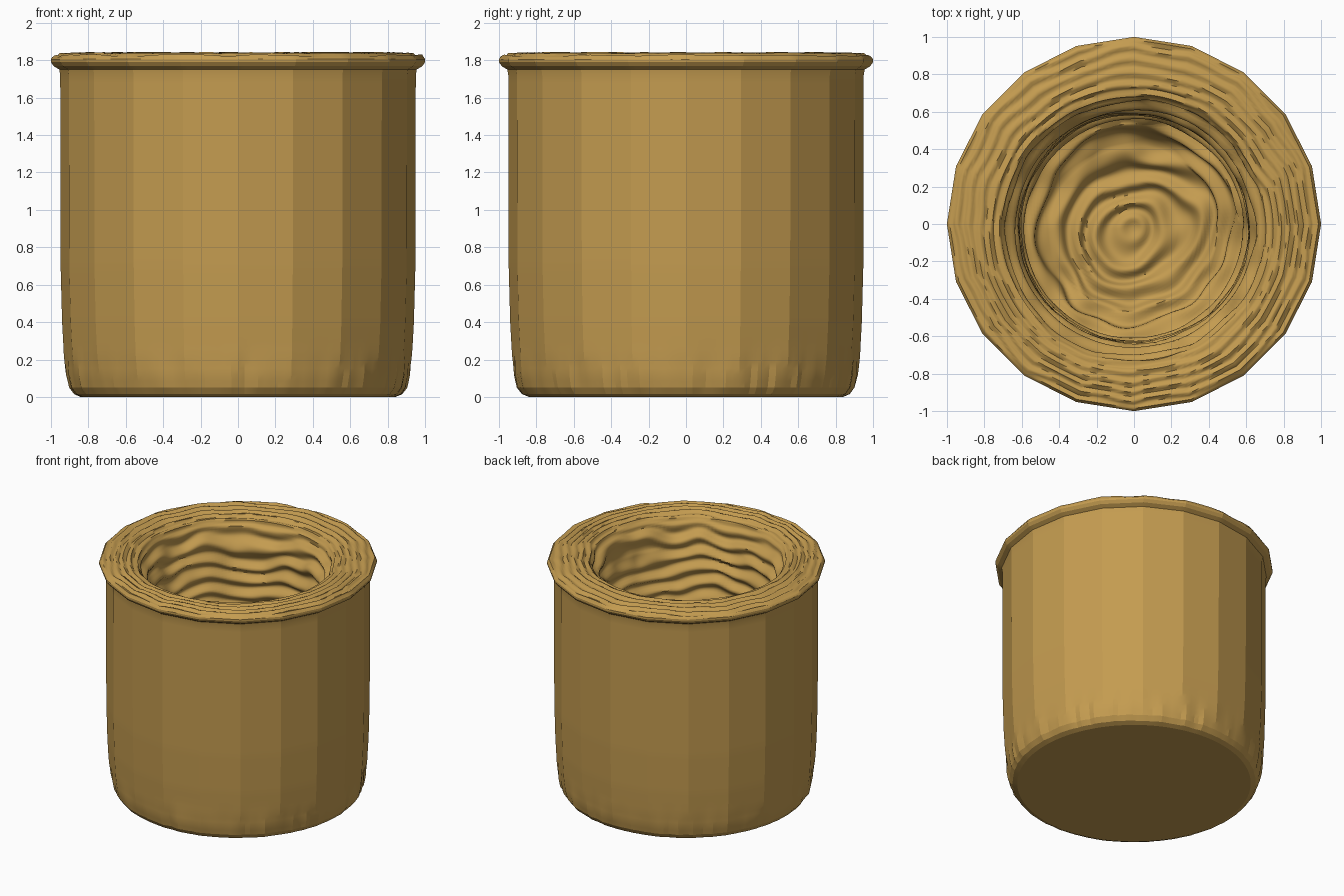
import bpy, bmesh, math
from mathutils import Vector, noise

SEGMENTS = 160
SIDES = 20

if "Cube" in bpy.data.objects:
    bpy.data.objects.remove(bpy.data.objects["Cube"], do_unlink=True)

clay = bpy.data.materials.new("ochre_clay")
clay.use_nodes = True
colour = (0.55, 0.33, 0.08, 1)
clay.diffuse_color = colour
shader = next(n for n in clay.node_tree.nodes if n.type == 'BSDF_PRINCIPLED')
shader.inputs["Base Color"].default_value = colour
shader.inputs["Roughness"].default_value = 0.9


def facet(angle):
    """Radius factor of a regular polygon with corners on the axes."""
    half = math.pi / SIDES
    return math.cos(half) / math.cos(angle % (2 * half) - half)


def blend(low, high, value):
    t = min(max((value - low) / (high - low), 0), 1)
    return t * t * (3 - 2 * t)


def resample(points, step):
    """Even points along a profile, each with its normal and path length."""
    result, length = [], 0
    for a, b in zip(points, points[1:]):
        a, b = Vector(a), Vector(b)
        direction = b - a
        count = max(1, round(direction.length / step))
        normal = Vector((-direction.y, direction.x)).normalized()
        for i in range(count):
            result.append((a.lerp(b, i / count), normal, length + direction.length * i / count))
        length += direction.length
    result.append((Vector(points[-1]), normal, length))
    return result


def lathe(name, profile, shape, smooth_angle):
    """Spin a profile; shape gives the final point of each sample."""
    bm = bmesh.new()
    rings = []
    for sample in profile:
        ring = []
        for i in range(SEGMENTS):
            ring.append(bm.verts.new(shape(sample, 2 * math.pi * i / SEGMENTS)))
        rings.append(ring)
    for low, high in zip(rings, rings[1:]):
        for i in range(SEGMENTS):
            j = (i + 1) % SEGMENTS
            bm.faces.new((low[i], low[j], high[j], high[i]))
    return finish(name, bm, rings, smooth_angle)


def finish(name, bm, rings, smooth_angle):
    # Close the narrow end, which is the first ring outside and the last inside
    if name == "outer_wall":
        bm.faces.new(list(reversed(rings[0])))
    else:
        bm.faces.new(rings[-1])
    mesh = bpy.data.meshes.new(name)
    bm.to_mesh(mesh)
    bm.free()
    mesh.materials.append(clay)
    obj = bpy.data.objects.new(name, mesh)
    bpy.context.collection.objects.link(obj)
    bpy.ops.object.select_all(action='DESELECT')
    obj.select_set(True)
    bpy.context.view_layer.objects.active = obj
    bpy.ops.object.shade_smooth_by_angle(angle=math.radians(smooth_angle))
    return obj


# Faceted outside with a rounded, slightly fluted foot and a rolled lip
def outer_shape(sample, angle):
    point, normal, length = sample
    radius, z = point
    spot = Vector((math.cos(angle) * 14, math.sin(angle) * 14, z))
    flute = 0.014 * noise.noise(spot) * blend(0.3, 0.06, z) if z < 0.3 else 0
    flute *= blend(0, 0.03, z)
    roundness = blend(0.0, 0.25, z)
    radius *= 1 + (facet(angle) - 1) * roundness
    radius += flute
    return (radius * math.cos(angle), radius * math.sin(angle), z)


outer_profile = [(0.84, 0), (0.875, 0.015), (0.9, 0.05), (0.918, 0.12),
                 (0.93, 0.22), (0.94, 0.4), (0.948, 0.7), (0.95, 1.72),
                 (0.955, 1.75), (0.985, 1.768), (1, 1.79), (1, 1.805)]
lathe("outer_wall", resample(outer_profile, 0.04), outer_shape, 11)


# Rim top, wavy hollow wall and rippled floor
def inner_shape(sample, angle):
    point, normal, length = sample
    radius, z = point
    inside = blend(0.28, 0.42, length)
    direction = Vector((math.cos(angle), math.sin(angle), 0))
    spot = direction * radius + Vector((0, 0, z))
    warp = noise.noise(spot * 2.2) + 0.5 * noise.noise(spot * 5)
    rim_wave = 0.009 * math.sin(length * 115 + warp * 5)
    hollow_wave = 0.022 * math.sin(length * 46 + warp * 5) + 0.02 * warp
    wave = (rim_wave * (1 - inside) + hollow_wave * inside) * blend(0, 0.05, length)
    wave *= blend(0, 0.12, radius)
    point = point - normal * wave
    out = point.x * (1 + (facet(angle) - 1) * blend(0.7, 0.95, radius))
    # The hollow sits slightly towards the front
    shift = -0.025 * blend(0.98, 0.75, radius) if radius < 0.98 else 0
    return (out * math.cos(angle), out * math.sin(angle) + shift, point.y)


inner_profile = [(1, 1.805), (0.985, 1.825), (0.95, 1.83), (0.85, 1.835),
                 (0.76, 1.83), (0.71, 1.81), (0.67, 1.73), (0.635, 1.6),
                 (0.63, 1.3), (0.63, 1.1), (0.58, 0.92), (0.45, 0.8),
                 (0.25, 0.74), (0.01, 0.72)]
lathe("rim_and_hollow", resample(inner_profile, 0.014), inner_shape, 60)
